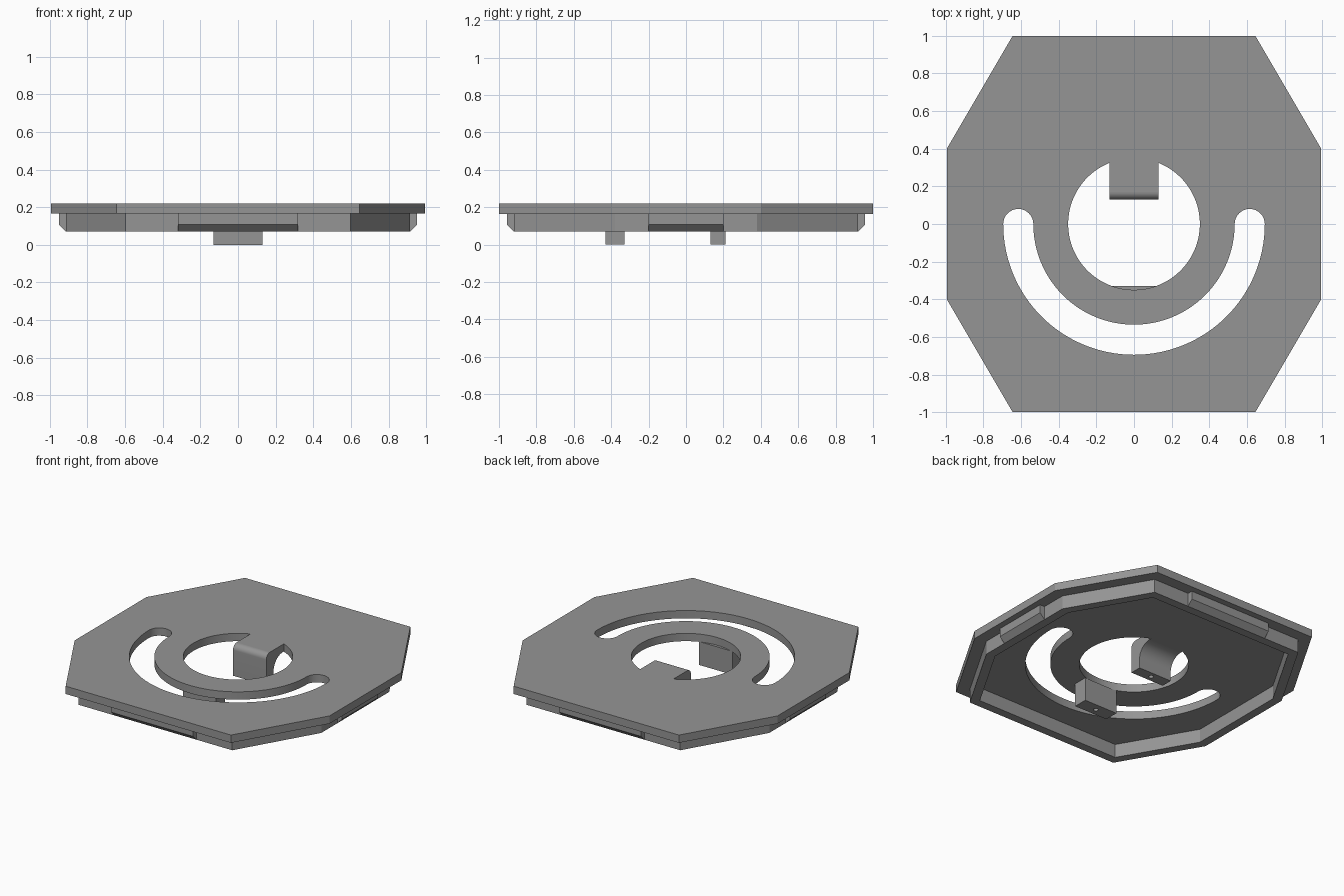
import bpy, bmesh, math
from mathutils import Matrix, Vector

if "Cube" in bpy.data.objects:
    bpy.data.objects.remove(bpy.data.objects["Cube"])

grey = bpy.data.materials.new("mid grey")
grey.diffuse_color = (0.3, 0.3, 0.3, 1)
grey.use_nodes = True
grey.node_tree.nodes["Principled BSDF"].inputs["Base Color"].default_value = grey.diffuse_color


def finish(ob):
    bpy.ops.object.select_all(action='DESELECT')
    bpy.context.view_layer.objects.active = ob
    ob.select_set(True)
    ob.data.materials.clear()
    ob.data.materials.append(grey)
    bpy.ops.object.shade_smooth_by_angle(angle=math.radians(30))
    return ob


def flat_part(name, outlines, z0, z1):
    """Extruded flat shape; outlines after the first are holes."""
    cu = bpy.data.curves.new(name, 'CURVE')
    cu.dimensions, cu.fill_mode = '2D', 'BOTH'
    cu.extrude = (z1 - z0) / 2
    for pts in outlines:
        sp = cu.splines.new('POLY')
        sp.points.add(len(pts) - 1)
        for p, (x, y) in zip(sp.points, pts):
            p.co = (x, y, 0, 1)
        sp.use_cyclic_u = True
    ob = bpy.data.objects.new(name, cu)
    bpy.context.collection.objects.link(ob)
    bpy.ops.object.select_all(action='DESELECT')
    bpy.context.view_layer.objects.active = ob
    ob.select_set(True)
    bpy.ops.object.convert(target='MESH')
    ob = bpy.context.view_layer.objects.active
    bm = bmesh.new()
    bm.from_mesh(ob.data)
    bmesh.ops.translate(bm, verts=bm.verts, vec=(0, 0, (z0 + z1) / 2))
    bmesh.ops.remove_doubles(bm, verts=bm.verts, dist=1e-5)
    bmesh.ops.recalc_face_normals(bm, faces=bm.faces)
    bm.to_mesh(ob.data)
    bm.free()
    return finish(ob)


def profile_part(name, profile, half_width, turn=0.0):
    """Sweep a (y, z) profile along x, then turn it about z."""
    bm = bmesh.new()
    f = bm.faces.new([bm.verts.new((-half_width, y, z)) for y, z in profile])
    ext = bmesh.ops.extrude_face_region(bm, geom=[f], use_keep_orig=True)
    vs = [g for g in ext['geom'] if isinstance(g, bmesh.types.BMVert)]
    bmesh.ops.translate(bm, verts=vs, vec=(2 * half_width, 0, 0))
    bmesh.ops.recalc_face_normals(bm, faces=bm.faces)
    bmesh.ops.rotate(bm, verts=bm.verts, cent=(0, 0, 0),
                     matrix=Matrix.Rotation(turn, 3, 'Z'))
    me = bpy.data.meshes.new(name)
    bm.to_mesh(me)
    bm.free()
    ob = bpy.data.objects.new(name, me)
    bpy.context.collection.objects.link(ob)
    return finish(ob)


def arc(cx, cy, r, a0, a1, n):
    return [(cx + r * math.cos(math.radians(a0 + (a1 - a0) * i / n)),
             cy + r * math.sin(math.radians(a0 + (a1 - a0) * i / n)))
            for i in range(n + 1)]


def octagon(d):
    """Plate outline moved inward by d."""
    n = Vector((0.6, 0.35)).normalized()
    k = n.dot(Vector((0.645, 1.0))) - d
    X, Y = 0.995 - d, 1.0 - d
    a = ((k - n.y * Y) / n.x, Y)
    b = (X, (k - n.x * X) / n.y)
    return [a, (-a[0], Y), (-X, b[1]), (-X, -b[1]),
            (-a[0], -Y), (a[0], -Y), (X, -b[1]), b]


TOP, UNDER, RIM = 0.22, 0.165, 0.07

# Top plate: central hole with a bridge reaching in, and a curved slot
edge = math.degrees(math.acos(0.13 / 0.35))
hole = arc(0, 0, 0.35, 180 - edge, 360 + edge, 72) + [(0.13, 0.17), (-0.13, 0.17)]
slot = (arc(0, 0, 0.695, 180, 360, 64) + arc(0.615, 0, 0.08, 0, 180, 16)[1:]
        + arc(0, 0, 0.535, 360, 180, 64)[1:] + arc(-0.615, 0, 0.08, 0, 180, 16)[1:-1])
flat_part("top_plate", [octagon(0), hole, slot], UNDER, TOP)

# Rim under the plate
flat_part("under_rim", [octagon(0.08), octagon(0.14)], RIM, UNDER)

# Chamfered snap ridges on the four straight sides
for i, (side, d, w) in enumerate([("back", 0.92, 0.32), ("left", 0.915, 0.2),
                                  ("front", 0.92, 0.32), ("right", 0.915, 0.2)]):
    ridge = [(d - 0.01, RIM), (d, RIM), (d + 0.037, 0.107),
             (d + 0.037, UNDER), (d - 0.01, UNDER)]
    profile_part(side + "_snap_ridge", ridge, w, i * math.pi / 2)

# Back leg: rounded outer bend and a larger inner fillet
back_profile = (arc(0.17, 0.18, 0.04, 90, 180, 10) + [(0.13, 0), (0.21, 0)]
                + arc(0.31, 0.065, 0.1, 180, 90, 12) + [(0.17, UNDER)])
back_leg = profile_part("back_leg", back_profile, 0.13)

# Front leg: plain block
front_leg = profile_part("front_leg", [(-0.43, 0), (-0.33, 0),
                                       (-0.33, UNDER), (-0.43, UNDER)], 0.13)

# Small blind hole in the foot of each leg
for leg, y in ((back_leg, 0.17), (front_leg, -0.38)):
    bpy.ops.mesh.primitive_cylinder_add(vertices=20, radius=0.016, depth=0.16,
                                        location=(0, y, 0))
    cutter = bpy.context.object
    cutter.name = leg.name + "_hole_cutter"
    cutter.hide_render = True
    cutter.data.materials.append(grey)
    mod = leg.modifiers.new("foot_hole", 'BOOLEAN')
    mod.object, mod.operation, mod.solver = cutter, 'DIFFERENCE', 'EXACT'
    bpy.context.view_layer.objects.active = leg
    bpy.ops.object.modifier_apply(modifier=mod.name)
    bpy.data.objects.remove(cutter)
    finish(leg)
